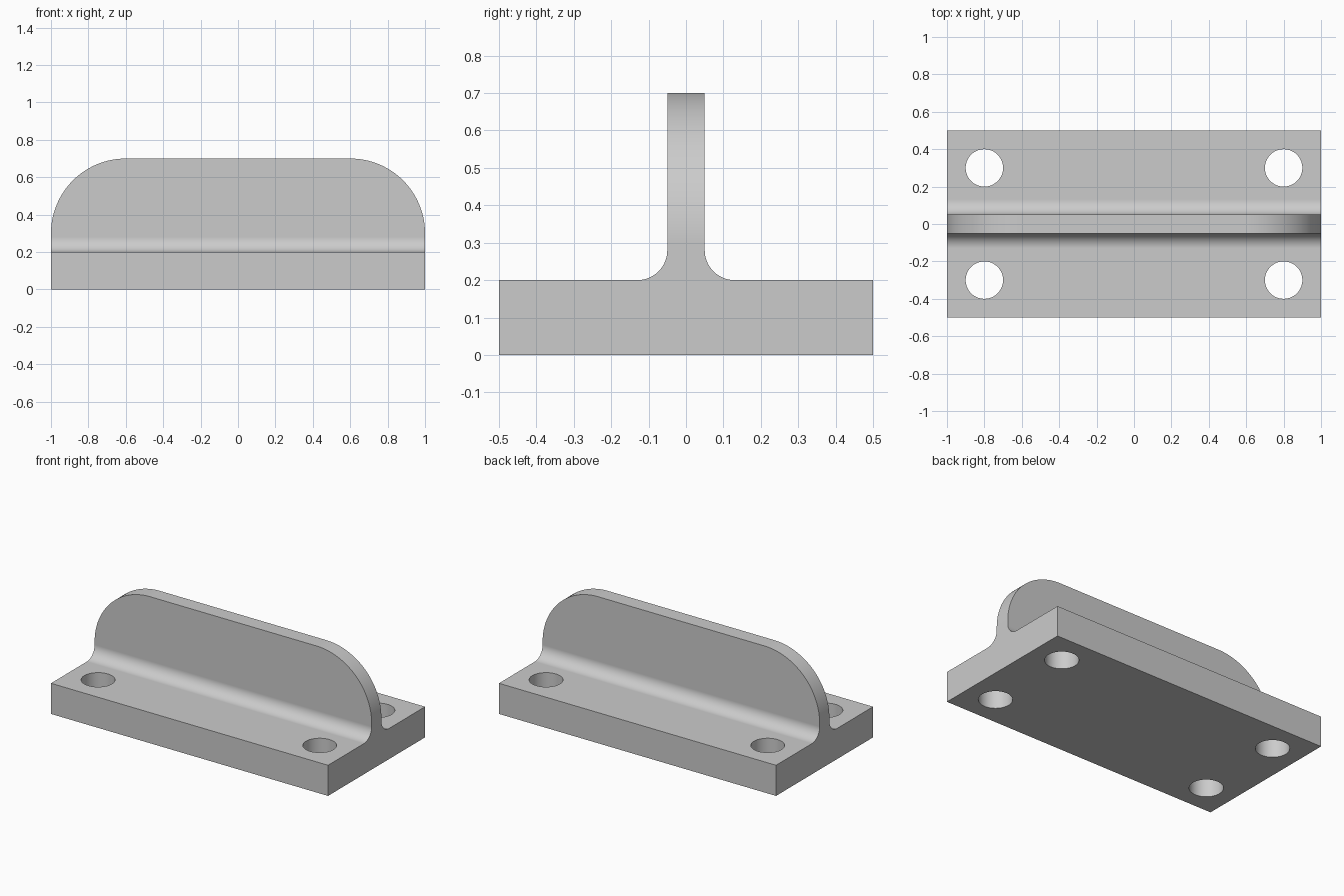
import bpy
import bmesh
from math import cos, sin, pi, radians

if "Cube" in bpy.data.objects:
    bpy.data.objects.remove(bpy.data.objects["Cube"], do_unlink=True)

HALF_LENGTH, HALF_DEPTH, BASE_TOP = 1.0, 0.5, 0.2
FIN_HALF, FIN_TOP, FILLET, CORNER = 0.05, 0.7, 0.08, 0.4
HOLE_RADIUS, HOLE_X, HOLE_Y = 0.1, 0.8, 0.3

grey = bpy.data.materials.new("plain grey")
grey.use_nodes = True
colour = (0.6, 0.6, 0.6, 1)
grey.diffuse_color = colour
grey.node_tree.nodes["Principled BSDF"].inputs["Base Color"].default_value = colour


def make_object(name, bm):
    bmesh.ops.recalc_face_normals(bm, faces=bm.faces)
    mesh = bpy.data.meshes.new(name)
    bm.to_mesh(mesh)
    bm.free()
    mesh.materials.append(grey)
    obj = bpy.data.objects.new(name, mesh)
    bpy.context.collection.objects.link(obj)
    return obj


# Half of the T section: base edge, concave fillet, fin top
half = [(HALF_DEPTH, 0), (HALF_DEPTH, BASE_TOP)]
steps = 16
for i in range(steps + 1):
    a = pi / 2 * i / steps
    half.append((FIN_HALF + FILLET * (1 - sin(a)), BASE_TOP + FILLET * (1 - cos(a))))
half.append((FIN_HALF, FIN_TOP))
section = half + [(-y, z) for y, z in reversed(half)]

# Extrude the section along the length
bm = bmesh.new()
face = bm.faces.new([bm.verts.new((-HALF_LENGTH, y, z)) for y, z in section])
grown = bmesh.ops.extrude_face_region(bm, geom=[face], use_keep_orig=True)["geom"]
moved = [v for v in grown if isinstance(v, bmesh.types.BMVert)]
bmesh.ops.translate(bm, verts=moved, vec=(2 * HALF_LENGTH, 0, 0))
bmesh.ops.recalc_face_normals(bm, faces=bm.faces)

# Round the two upper ends of the fin
ends = [e for e in bm.edges
        if all(v.co.z > FIN_TOP - 0.01 for v in e.verts)
        and abs(e.verts[0].co.x - e.verts[1].co.x) < 0.01]
bmesh.ops.bevel(bm, geom=ends, offset=CORNER, offset_type='OFFSET',
                segments=32, profile=0.5, affect='EDGES')
bracket = make_object("mounting_bracket", bm)

# Four bolt holes through the base
bm = bmesh.new()
for x in (-HOLE_X, HOLE_X):
    for y in (-HOLE_Y, HOLE_Y):
        hole = bmesh.ops.create_cone(bm, cap_ends=True, segments=64, depth=1,
                                     radius1=HOLE_RADIUS, radius2=HOLE_RADIUS)
        bmesh.ops.translate(bm, verts=hole["verts"], vec=(x, y, 0))
cutter = make_object("bolt_hole_cutter", bm)
cutter.hide_render = True

bpy.ops.object.select_all(action='DESELECT')
bracket.select_set(True)
bpy.context.view_layer.objects.active = bracket
cut = bracket.modifiers.new("bolt holes", 'BOOLEAN')
cut.operation = 'DIFFERENCE'
cut.solver = 'EXACT'
cut.object = cutter
bpy.ops.object.modifier_apply(modifier=cut.name)
bpy.data.objects.remove(cutter, do_unlink=True)

# Smooth curves, crisp edges, flat large faces
bpy.ops.object.shade_smooth_by_angle(angle=radians(30))
weighted = bracket.modifiers.new("flat faces", 'WEIGHTED_NORMAL')
weighted.keep_sharp = True
